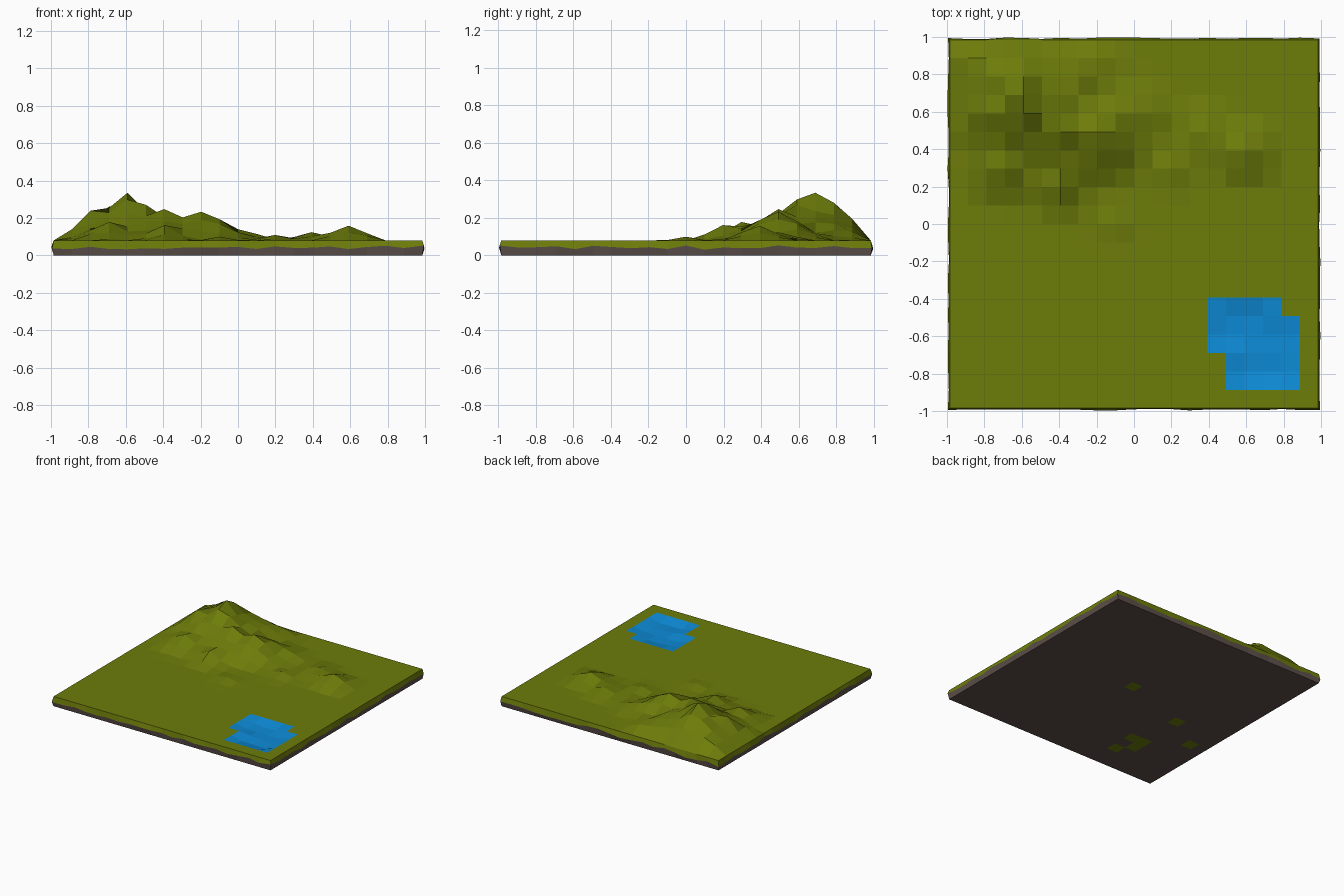
import bpy, math, random

if "Cube" in bpy.data.objects:
    bpy.data.objects.remove(bpy.data.objects["Cube"])

random.seed(7)
N = 20            # cells per side
H = 0.985         # half width of the tile
TOP = 0.08        # ground level
STEP = 2 * H / N


def coord(i):
    return -H + STEP * i


def material(name, rgb):
    m = bpy.data.materials.new(name)
    m.diffuse_color = (*rgb, 1)
    m.use_nodes = True
    m.node_tree.nodes["Principled BSDF"].inputs["Base Color"].default_value = m.diffuse_color
    return m


def make(name, quads, mat):
    """Object from a list of quads given as point tuples; shared points are welded."""
    index, faces = {}, []
    for q in quads:
        faces.append([index.setdefault(p, len(index)) for p in q])
    me = bpy.data.meshes.new(name)
    me.from_pydata(list(index), [], faces)
    me.materials.append(mat)
    ob = bpy.data.objects.new(name, me)
    bpy.context.collection.objects.link(ob)
    return ob


grass = material("grass", (0.155, 0.205, 0.003))
water = material("water", (0.004, 0.26, 0.68))
soil = material("soil", (0.11, 0.08, 0.07))

# Hills: x, y, height above ground, radius
HILLS = [(-.59, .69, .255, .46), (-.20, .49, .155, .30), (-.79, .59, .16, .24),
         (-.40, .49, .17, .34), (-.69, .30, .10, .22), (-.40, .20, .085, .16),
         (-.30, .79, .09, .28), (-.69, .88, .11, .20), (0, .59, .06, .22),
         (-.10, 0, .02, .11), (.59, .39, .08, .19), (.39, .49, .045, .18),
         (.20, .30, .03, .14)]


def pond_cell(i, j):
    return ((14 <= i < 18 and j == 5) or (14 <= i < 19 and 3 <= j < 5)
            or (15 <= i < 19 and 1 <= j < 3))


def height(i, j):
    if i in (0, N) or j in (0, N):
        return TOP
    x, y = coord(i), coord(j)
    h = 0
    for hx, hy, hh, r in HILLS:
        d = math.hypot(x - hx, y - hy)
        rough = 1 if d < STEP / 2 else random.uniform(0.75, 1.1)
        h = max(h, hh * (1 - d / r) * rough)
    # slopes fall quickly at the back and left edges
    h = min(h, 0.06 * i if i < 2 else 0.16 if i < 3 else 1, 0.115 if j == N - 1 else 1)
    # points wholly inside the pond are sunk
    if all(pond_cell(a, b) for a in (i - 1, i) for b in (j - 1, j)):
        h = -random.uniform(0.012, 0.025)
    return TOP + h


P = [[(coord(i), coord(j), height(i, j)) for j in range(N + 1)] for i in range(N + 1)]

# Top surface, split into grass and pond
ground, pond = [], []
for i in range(N):
    for j in range(N):
        q = (P[i][j], P[i + 1][j], P[i + 1][j + 1], P[i][j + 1])
        (pond if pond_cell(i, j) else ground).append(q)

# Uneven rim: grass above a wavy seam, soil below it
edge = ([(i, 0) for i in range(N)] + [(N, j) for j in range(N)]
        + [(i, N) for i in range(N, 0, -1)] + [(0, j) for j in range(N, 0, -1)])
ring = []
for i, j in edge:
    x, y, _ = P[i][j]
    out = 1 + random.uniform(0.004, 0.012)
    if i in (0, N):
        x *= out
    if j in (0, N):
        y *= out
    ring.append((x, y, random.uniform(0.03, 0.055)))

base = []
for k, (i, j) in enumerate(edge):
    n = (k + 1) % len(edge)
    a, b = P[i][j], P[edge[n][0]][edge[n][1]]
    ground.append((ring[k], ring[n], b, a))
    base.append(((*a[:2], 0), (*b[:2], 0), ring[n], ring[k]))

# Underside, with a few green patches
patches = {(10, 10), (4, 8), (1, 6), (5, 2), (5, 4), (4, 4), (4, 3)}
under = []
for i in range(N):
    for j in range(N):
        q = tuple((coord(a), coord(b), 0) for a, b in
                  ((i, j), (i, j + 1), (i + 1, j + 1), (i + 1, j)))
        (under if (i, j) in patches else base).append(q)

make("grass_ground", ground, grass)
make("pond", pond, water)
make("soil_base", base, soil)
make("underside_patches", under, grass)
